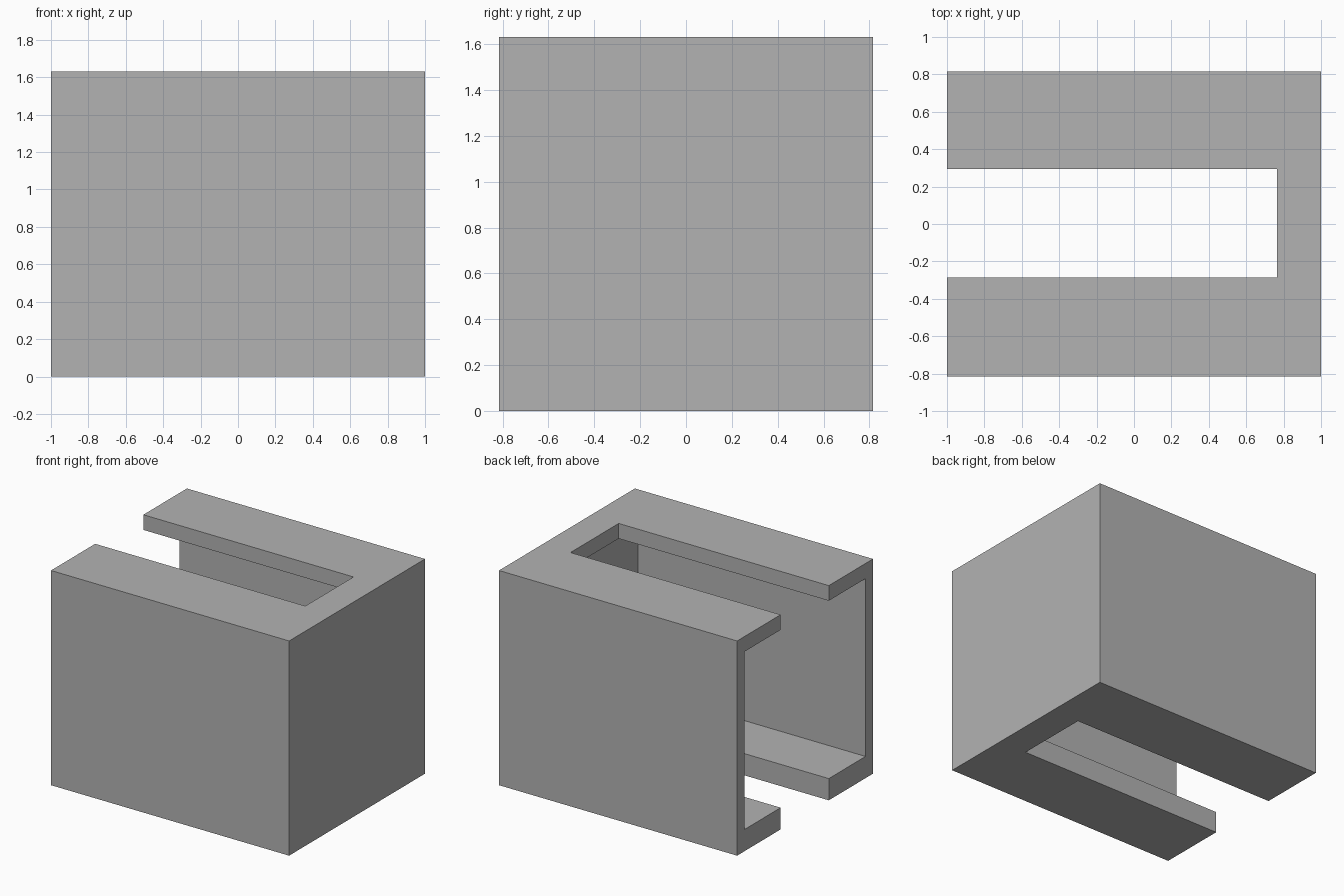
import bpy

cube = bpy.data.objects.get("Cube")
if cube:
    bpy.data.objects.remove(cube, do_unlink=True)

LENGTH, WIDTH, HEIGHT = 2.0, 1.63, 1.63
WALL, ROOF, FLOOR = 0.09, 0.115, 0.165
OVERSHOOT = 0.5

grey = bpy.data.materials.new("plain_grey")
grey.use_nodes = True
colour = (0.45, 0.45, 0.45, 1)
grey.diffuse_color = colour
grey.node_tree.nodes["Principled BSDF"].inputs["Base Color"].default_value = colour


def box(name, low, high):
    """Axis-aligned box between two opposite corners."""
    centre = [(a + b) / 2 for a, b in zip(low, high)]
    bpy.ops.mesh.primitive_cube_add(size=1, location=centre)
    obj = bpy.context.object
    obj.name = name
    obj.scale = [b - a for a, b in zip(low, high)]
    bpy.ops.object.transform_apply(location=True, rotation=False, scale=True)
    obj.data.materials.append(grey)
    return obj


def cut(target, cutter):
    """Subtract the cutter from the target, then discard it."""
    mod = target.modifiers.new(cutter.name, "BOOLEAN")
    mod.operation = "DIFFERENCE"
    mod.solver = "EXACT"
    mod.object = cutter
    bpy.context.view_layer.objects.active = target
    bpy.ops.object.modifier_apply(modifier=mod.name)
    bpy.data.objects.remove(cutter, do_unlink=True)


# Outer block
x, y = LENGTH / 2, WIDTH / 2
sleeve = box("slotted_sleeve", (-x, -y, 0), (x, y, HEIGHT))

# Hollow interior, open at the -x end
cut(sleeve, box("cavity", (-x - OVERSHOOT, -y + WALL, FLOOR),
                (x - WALL, y - WALL, HEIGHT - ROOF)))

# Matching slot through roof and floor, open at the same end
cut(sleeve, box("slot", (-x - OVERSHOOT, -0.285, -OVERSHOOT),
                (0.765, 0.293, HEIGHT + OVERSHOOT)))
